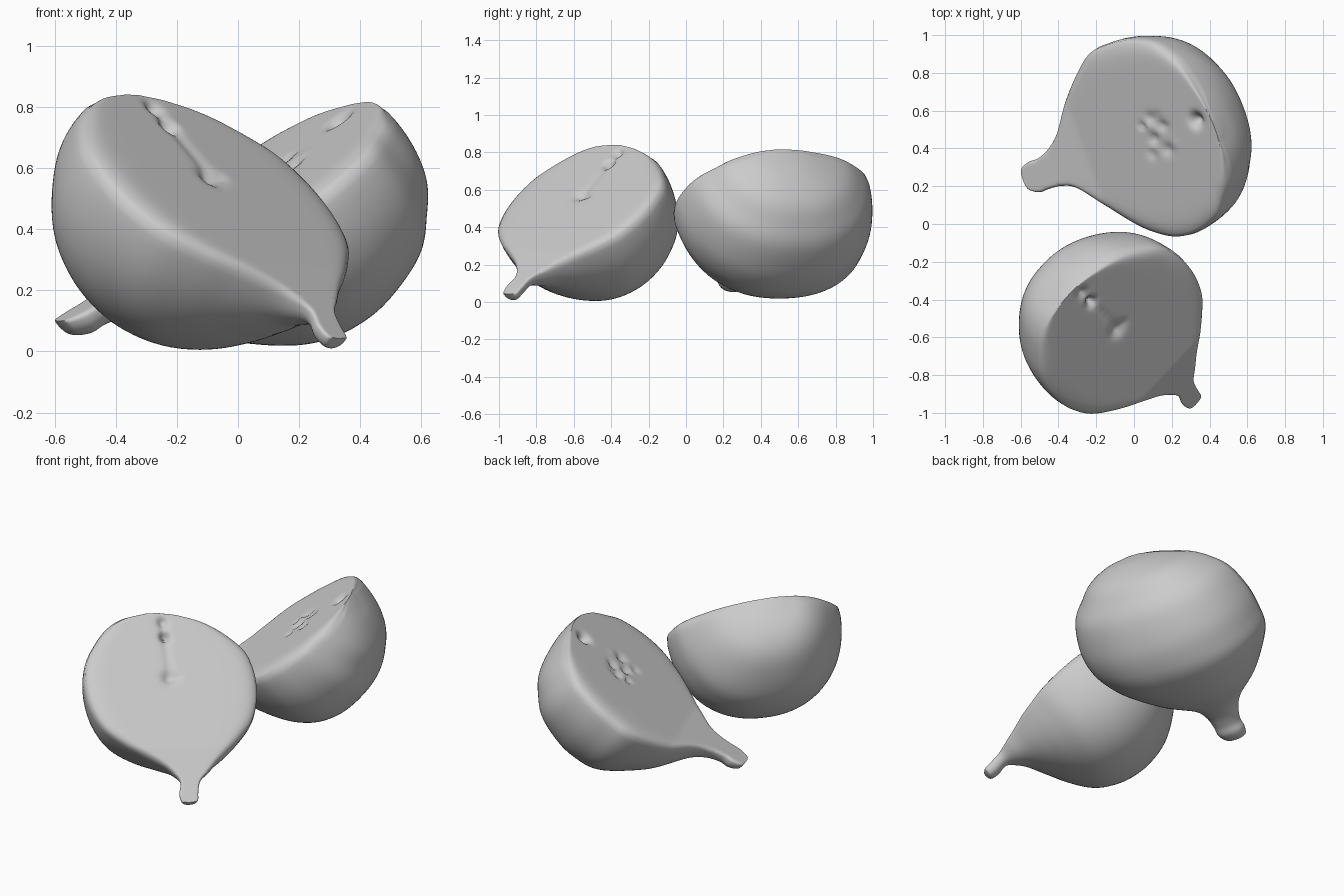
import bpy, bmesh, math, random
from mathutils import Vector

cube = bpy.data.objects.get("Cube")
if cube:
    bpy.data.objects.remove(cube, do_unlink=True)

random.seed(4)

flesh = bpy.data.materials.new("pale_grey")
flesh.use_nodes = True
GREY = (0.6, 0.6, 0.6, 1)
flesh.diffuse_color = GREY
flesh.node_tree.nodes["Principled BSDF"].inputs["Base Color"].default_value = GREY

ACROSS, STEPS = 56, 7


def smooth_path(points):
    """Catmull-Rom curve through the stations (height, left, right)."""
    pts = [Vector(p) for p in points]
    pts = [2 * pts[0] - pts[1]] + pts + [2 * pts[-1] - pts[-2]]
    out = []
    for a, b, c, d in zip(pts, pts[1:], pts[2:], pts[3:]):
        for k in range(STEPS):
            t = k / STEPS
            out.append(0.5 * (2 * b + (c - a) * t + (2 * a - 5 * b + 4 * c - d) * t * t
                              + (3 * b - a - 3 * c + d) * t ** 3))
    return out + [pts[-2]]


def fruit_half(name, origin, axis, side, stations, dents, stem_lift, depth_ratio, bulge):
    """Loft half-round sections along the axis: flat cut on top, round skin below."""
    v_dir, u_dir = Vector(axis).normalized(), Vector(side).normalized()
    u_dir = (u_dir - v_dir * u_dir.dot(v_dir)).normalized()
    n_dir = u_dir.cross(v_dir)
    bm = bmesh.new()

    def add(u, v, n):
        p = Vector(origin) + u_dir * u + v_dir * v + n_dir * n
        p.z = max(p.z, 0.004)
        return bm.verts.new(p)

    rings = []
    for v, left, right in smooth_path(stations):
        mid, w = (left + right) / 2, max((right - left) / 2, 0.002)
        lift = stem_lift * max(0, (-v - 0.45) / 0.3)
        rim = 0.03 * min(1, w / 0.2)
        ring = []
        # cut surface with softened rim and dents
        for i in range(ACROSS + 1):
            t = -math.cos(math.pi * i / ACROSS) if w < 0.1 else 2 * i / ACROSS - 1
            u = mid + w * t
            n = lift - rim * abs(t) ** 14
            for du, dv, radius, deep in dents:
                n -= deep * math.exp(-((u - du) ** 2 + (v - dv) ** 2) / radius ** 2)
            ring.append(add(u, v, n))
        # rounded skin from right to left
        for i in range(1, ACROSS):
            a = math.pi * i / ACROSS
            c, s = math.cos(a), math.sin(a)
            u = mid + w * 1.01 * math.copysign(abs(c) ** 0.9, c)
            deep = rim + (depth_ratio * w - rim) * s ** 0.9
            ring.append(add(u, v + bulge * deep * max(0, v) ** 2, lift - deep))
        rings.append(ring)

    count = len(rings[0])
    for lower, upper in zip(rings, rings[1:]):
        for i in range(count):
            j = (i + 1) % count
            bm.faces.new((lower[i], lower[j], upper[j], upper[i]))
    bm.faces.new(rings[0])
    bm.faces.new(rings[-1])
    bmesh.ops.recalc_face_normals(bm, faces=bm.faces)
    mesh = bpy.data.meshes.new(name)
    bm.to_mesh(mesh)
    bm.free()
    mesh.materials.append(flesh)
    obj = bpy.data.objects.new(name, mesh)
    bpy.context.collection.objects.link(obj)
    bpy.ops.object.select_all(action='DESELECT')
    obj.select_set(True)
    bpy.context.view_layer.objects.active = obj
    bpy.ops.object.shade_smooth_by_angle(angle=math.radians(60))


# Front half: shallow seam from the core up to a small hole and the rim
seam = [(0.01, 0.04 * k, 0.022, 0.008) for k in range(1, 10)]
fruit_half(
    "front_fruit_half", (-0.09, -0.562, 0.572), (-0.54, 0.54, 0.645), (1, 1, -0.09),
    [(-0.78, 0.01, 0.03), (-0.77, -0.02, 0.07), (-0.72, -0.03, 0.08), (-0.65, -0.015, 0.1),
     (-0.59, -0.05, 0.16), (-0.54, -0.1, 0.21), (-0.47, -0.2, 0.29), (-0.39, -0.31, 0.37),
     (-0.29, -0.41, 0.45), (-0.17, -0.465, 0.495), (-0.05, -0.485, 0.51), (0.06, -0.48, 0.5),
     (0.16, -0.45, 0.465), (0.26, -0.385, 0.375), (0.34, -0.31, 0.265), (0.39, -0.22, 0.13),
     (0.412, -0.09, 0.0)],
    seam + [(0, 0, 0.035, 0.03), (0.01, 0.26, 0.025, 0.05), (0.01, 0.35, 0.03, 0.02),
            (0.05, 0.0, 0.02, 0.012)],
    -0.03, 1.15, 1.6)

# Back half: scattered pits round the core and a hole near the top
pits = [(random.uniform(-0.12, 0.1), random.uniform(-0.06, 0.16),
         random.uniform(0.015, 0.03), random.uniform(-0.012, 0.028)) for _ in range(16)]
fruit_half(
    "back_fruit_half", (0.1, 0.45, 0.572), (0.752, 0.272, 0.6), (0.34, -0.94, -0.03),
    [(-0.86, -0.05, -0.01), (-0.85, -0.09, 0.03), (-0.8, -0.11, 0.06), (-0.74, -0.11, 0.06),
     (-0.66, -0.14, 0.07), (-0.585, -0.2, 0.11), (-0.467, -0.35, 0.25), (-0.32, -0.475, 0.4),
     (-0.21, -0.54, 0.48), (-0.1, -0.55, 0.53), (0.03, -0.54, 0.54), (0.18, -0.49, 0.5),
     (0.27, -0.41, 0.42), (0.34, -0.3, 0.34), (0.39, -0.12, 0.22), (0.408, 0.02, 0.1)],
    pits + [(0, 0, 0.03, 0.03), (-0.016, 0.31, 0.035, 0.05)],
    0.04, 1.03, 1.1)
